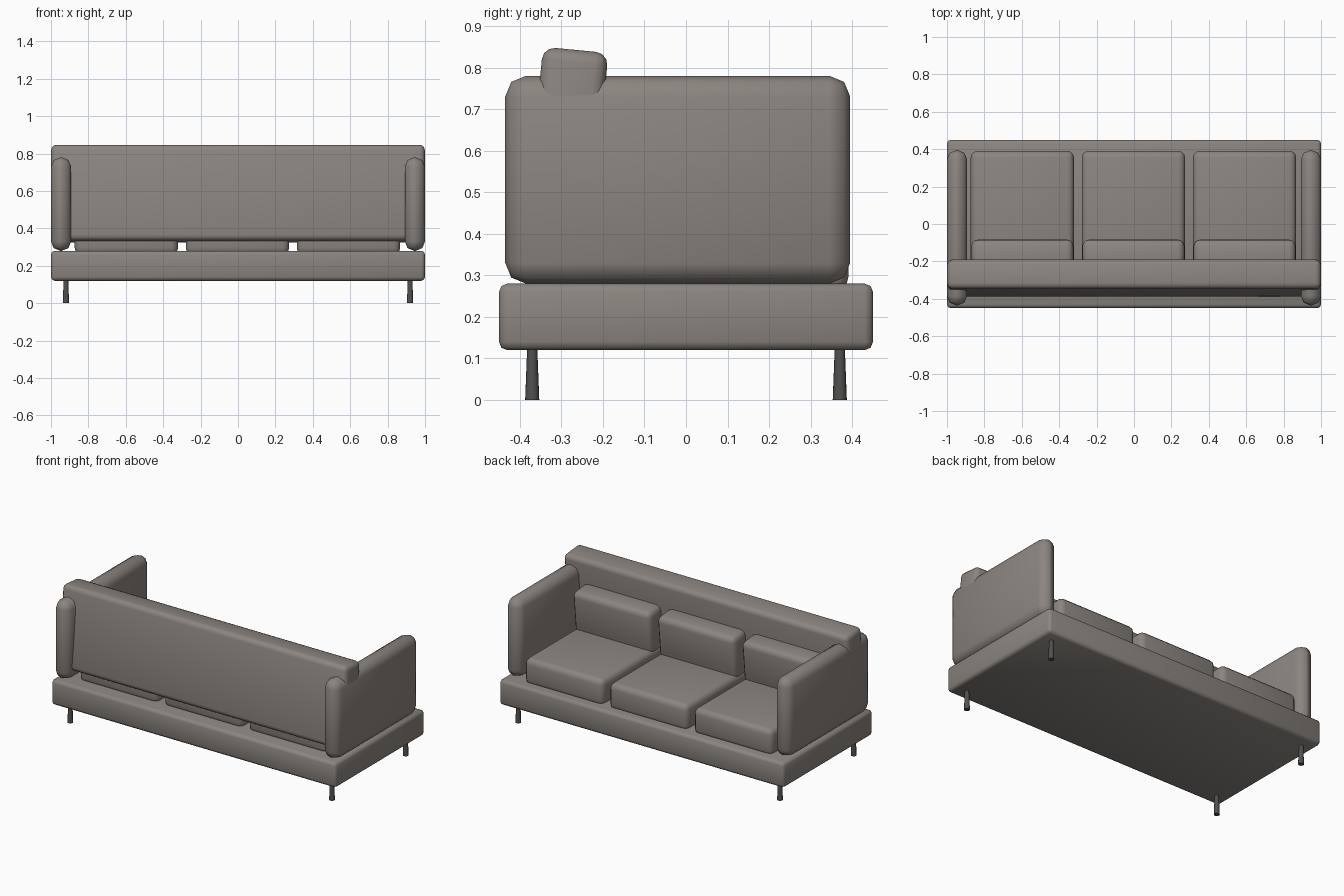
import bpy
from math import radians

if "Cube" in bpy.data.objects:
    bpy.data.objects.remove(bpy.data.objects["Cube"])

TILT = radians(-5.5)  # backrest and cushions tip towards +y at the top


def material(name, colour):
    mat = bpy.data.materials.new(name)
    mat.diffuse_color = (*colour, 1.0)
    mat.use_nodes = True
    mat.node_tree.nodes["Principled BSDF"].inputs["Base Color"].default_value = mat.diffuse_color
    return mat


FABRIC = material("fabric", (0.26, 0.235, 0.215))
DARK = material("dark_leg", (0.08, 0.08, 0.078))


def finish(obj, mat):
    """Smooth shading with crisp edges, plus the material."""
    obj.data.materials.append(mat)
    bpy.ops.object.select_all(action='DESELECT')
    obj.select_set(True)
    bpy.context.view_layer.objects.active = obj
    bpy.ops.object.shade_smooth_by_angle(angle=radians(50))


def soft_box(name, centre, size, radius, segments=2, tilt=0.0):
    """Box with rounded edges."""
    bpy.ops.mesh.primitive_cube_add(size=1, location=centre)
    obj = bpy.context.object
    obj.name = name
    obj.scale = size
    bpy.ops.object.transform_apply(location=False, rotation=False, scale=True)
    obj.rotation_euler.x = tilt
    bevel = obj.modifiers.new("rounding", 'BEVEL')
    bevel.width = radius
    bevel.segments = segments
    bpy.ops.object.modifier_apply(modifier=bevel.name)
    finish(obj, FABRIC)
    return obj


# Platform
soft_box("base", (0, 0, 0.20), (2.0, 0.90, 0.16), 0.02)

# Leaning backrest
soft_box("backrest", (0, -0.290, 0.586), (1.998, 0.158, 0.515), 0.03, 3, TILT)

# Arm panels
for side, label in ((-1, "left"), (1, "right")):
    soft_box(label + "_arm", (side * 0.946, -0.02, 0.53), (0.108, 0.83, 0.50), 0.05)

# Seat and back cushions, the seats sunk slightly into the platform
for i in range(3):
    x = (i - 1) * 0.594 - 0.003
    soft_box(f"seat_cushion_{i + 1}", (x, 0.018, 0.345), (0.552, 0.745, 0.17), 0.035, 3)
    soft_box(f"back_cushion_{i + 1}", (x, -0.168, 0.54), (0.545, 0.15, 0.28), 0.035, 3, TILT)

# Tapered legs, wider at the foot
for x in (-0.92, 0.92):
    for y, label in ((-0.37, "front_leg"), (0.37, "rear_leg")):
        bpy.ops.mesh.primitive_cone_add(vertices=16, radius1=0.017, radius2=0.012,
                                        depth=0.13, location=(x, y, 0.065))
        leg = bpy.context.object
        leg.name = label
        finish(leg, DARK)
